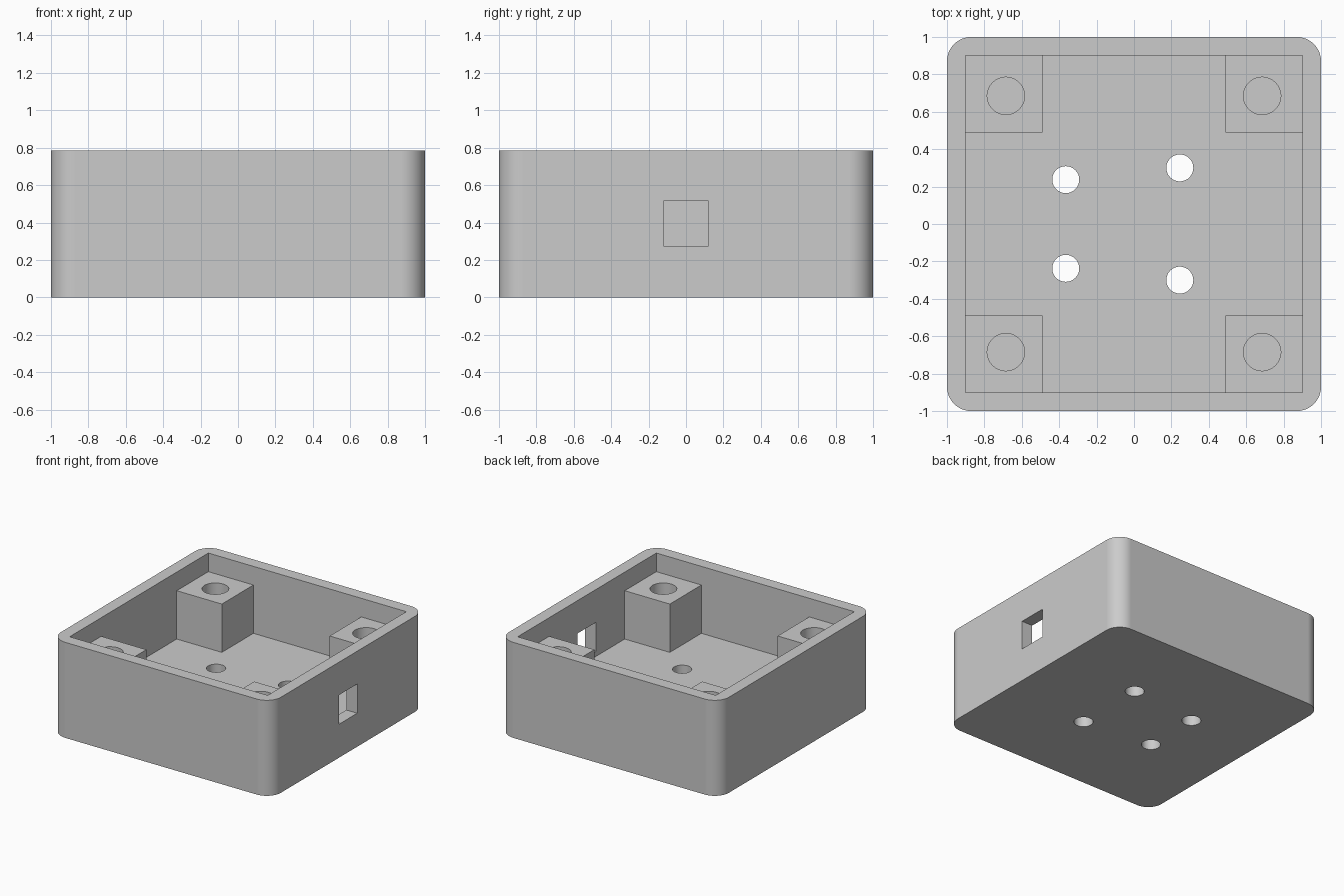
import bpy
import bmesh
from math import radians
from mathutils import Matrix

HEIGHT, FLOOR, POST_TOP = 0.785, 0.235, 0.632
INNER, POST_IN = 0.9, 0.49

cube = bpy.data.objects.get("Cube")
if cube:
    bpy.data.objects.remove(cube, do_unlink=True)

grey = bpy.data.materials.new("plain grey")
grey.use_nodes = True
grey.diffuse_color = (0.6, 0.6, 0.6, 1)
bsdf = next(n for n in grey.node_tree.nodes if n.type == "BSDF_PRINCIPLED")
bsdf.inputs["Base Color"].default_value = grey.diffuse_color


def finish(name, bm):
    mesh = bpy.data.meshes.new(name)
    bm.to_mesh(mesh)
    bm.free()
    mesh.materials.append(grey)
    obj = bpy.data.objects.new(name, mesh)
    bpy.context.collection.objects.link(obj)
    return obj


def box(name, low, high, corner=0):
    """Box between two points, with optionally rounded upright edges."""
    bm = bmesh.new()
    bmesh.ops.create_cube(bm, size=1)
    for v in bm.verts:
        v.co = [h if c > 0 else l for c, l, h in zip(v.co, low, high)]
    if corner:
        upright = [e for e in bm.edges
                   if abs(e.verts[0].co.z - e.verts[1].co.z) > 0.01]
        bmesh.ops.bevel(bm, geom=upright, offset=corner, segments=16,
                        profile=0.5, affect="EDGES")
    return finish(name, bm)


def cylinder(name, x, y, radius, bottom, top):
    bm = bmesh.new()
    bmesh.ops.create_cone(bm, cap_ends=True, segments=48, radius1=radius,
                          radius2=radius, depth=top - bottom,
                          matrix=Matrix.Translation((x, y, (bottom + top) / 2)))
    return finish(name, bm)


def combine(target, tool, operation):
    """Apply a boolean and discard the tool."""
    tool.hide_render = True
    mod = target.modifiers.new(operation.lower(), "BOOLEAN")
    mod.operation, mod.object, mod.solver = operation, tool, "EXACT"
    bpy.ops.object.select_all(action="DESELECT")
    bpy.context.view_layer.objects.active = target
    target.select_set(True)
    bpy.ops.object.modifier_apply(modifier=mod.name)
    bpy.data.objects.remove(tool, do_unlink=True)


# Rounded outer shell, hollowed from above with a square-cornered cavity
enclosure = box("enclosure", (-1, -1, 0), (1, 1, HEIGHT), corner=0.13)
cavity = box("cavity", (-INNER, -INNER, FLOOR), (INNER, INNER, HEIGHT + 0.2))
combine(enclosure, cavity, "DIFFERENCE")

# Four corner posts with blind screw holes
for sx in (-1, 1):
    for sy in (-1, 1):
        xs = sorted((sx * POST_IN, sx * (INNER + 0.02)))
        ys = sorted((sy * POST_IN, sy * (INNER + 0.02)))
        post = box("corner_post", (xs[0], ys[0], FLOOR - 0.05),
                   (xs[1], ys[1], POST_TOP))
        combine(enclosure, post, "UNION")
        hole = cylinder("screw_hole", sx * 0.685, sy * 0.685, 0.1,
                        FLOOR, POST_TOP + 0.1)
        combine(enclosure, hole, "DIFFERENCE")

# Four mounting holes through the floor
for x, y in ((-0.365, 0.237), (0.245, 0.3)):
    for side in (-1, 1):
        hole = cylinder("mounting_hole", x, side * y, 0.072, -0.1, FLOOR + 0.1)
        combine(enclosure, hole, "DIFFERENCE")

# Square cable opening in the +x wall
opening = box("cable_opening", (0.8, -0.12, 0.275), (1.1, 0.12, 0.515))
combine(enclosure, opening, "DIFFERENCE")

# Smooth rounded corners and bores, crisp edges elsewhere
bpy.ops.object.shade_smooth_by_angle(angle=radians(30))
weighted = enclosure.modifiers.new("flat walls", "WEIGHTED_NORMAL")
weighted.keep_sharp = True
